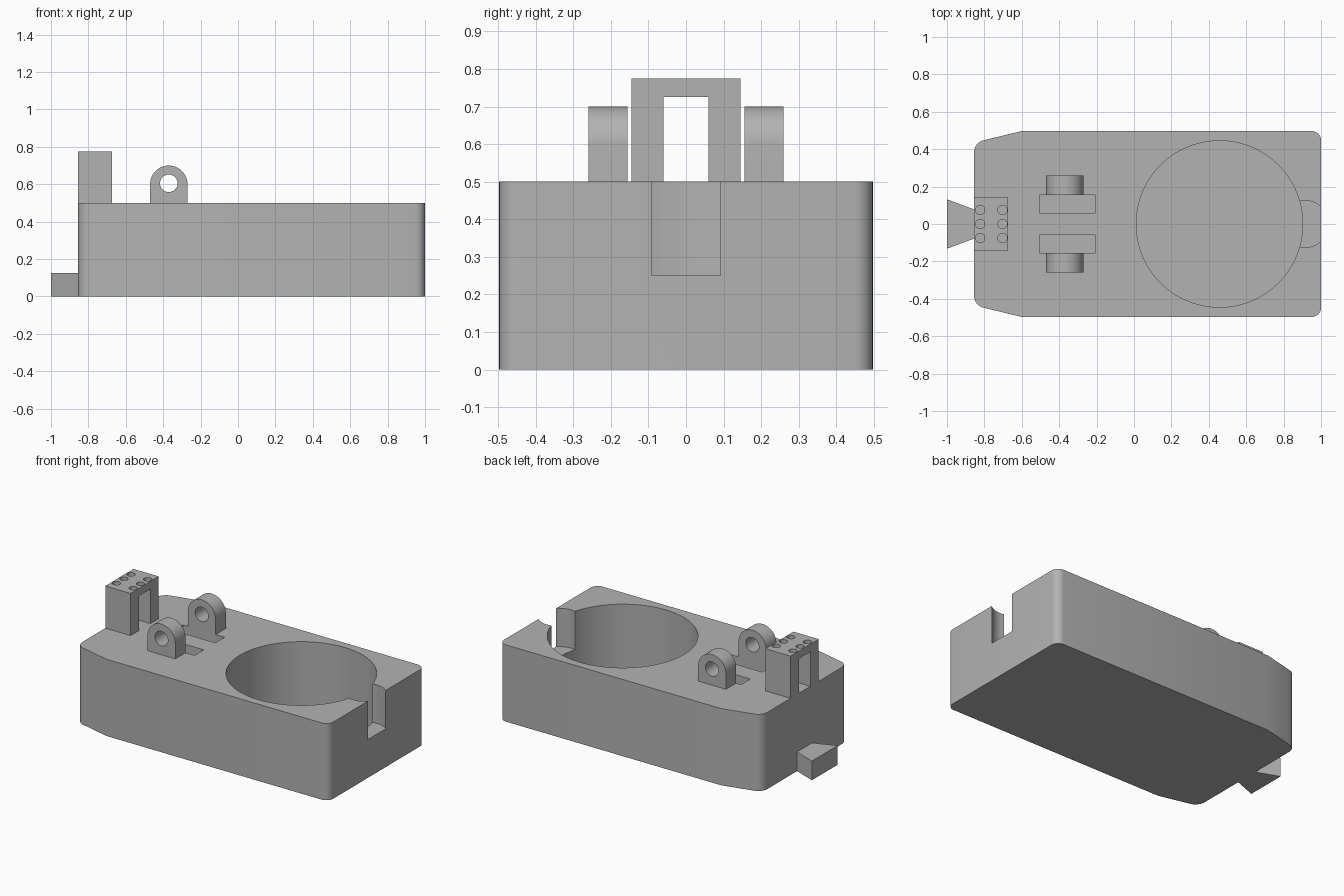
import bpy, bmesh, math
from mathutils import Matrix, Vector

cube = bpy.data.objects.get("Cube")
if cube:
    bpy.data.objects.remove(cube, do_unlink=True)

grey = bpy.data.materials.new("plain_grey")
grey.use_nodes = True
GREY = (0.45, 0.45, 0.45, 1)
grey.diffuse_color = GREY
grey.node_tree.nodes["Principled BSDF"].inputs["Base Color"].default_value = GREY


def to_object(name, bm):
    bmesh.ops.recalc_face_normals(bm, faces=bm.faces)
    mesh = bpy.data.meshes.new(name)
    bm.to_mesh(mesh)
    bm.free()
    mesh.materials.append(grey)
    obj = bpy.data.objects.new(name, mesh)
    bpy.context.collection.objects.link(obj)
    return obj


def prism(name, outline, direction, round_corner=None):
    """Extrude a flat outline; round_corner(x) gives a radius for each upright edge."""
    bm = bmesh.new()
    face = bm.faces.new([bm.verts.new(p) for p in outline])
    ext = bmesh.ops.extrude_face_region(bm, geom=[face])
    bmesh.ops.translate(bm, vec=direction,
                        verts=[g for g in ext["geom"] if isinstance(g, bmesh.types.BMVert)])
    if round_corner:
        upright = [e for e in bm.edges
                   if abs(e.verts[0].co.z - e.verts[1].co.z) > 0.01
                   and round_corner(e.verts[0].co.x)]
        bmesh.ops.bevel(bm, geom=upright, offset=0.05, offset_type='OFFSET',
                        segments=8, profile=0.5, affect='EDGES')
    return to_object(name, bm)


def box(name, low, high):
    low, high = Vector(low), Vector(high)
    bm = bmesh.new()
    bmesh.ops.create_cube(bm, size=1)
    bmesh.ops.scale(bm, vec=high - low, verts=bm.verts)
    bmesh.ops.translate(bm, vec=(low + high) / 2, verts=bm.verts)
    return to_object(name, bm)


def cylinder(name, centre, radius, length, sides=32, along_y=False):
    bm = bmesh.new()
    turn = Matrix.Rotation(math.pi / 2, 4, 'X') if along_y else Matrix()
    bmesh.ops.create_cone(bm, cap_ends=True, segments=sides, radius1=radius, radius2=radius,
                          depth=length, matrix=Matrix.Translation(centre) @ turn)
    return to_object(name, bm)


def cut(target, cutters):
    for c in cutters:
        mod = target.modifiers.new("cut", 'BOOLEAN')
        mod.operation = 'DIFFERENCE'
        mod.solver = 'EXACT'
        mod.object = c
    bpy.context.view_layer.update()
    result = bpy.data.meshes.new_from_object(
        target.evaluated_get(bpy.context.evaluated_depsgraph_get()))
    target.modifiers.clear()
    target.data = result
    for c in cutters:
        bpy.data.objects.remove(c, do_unlink=True)


def smooth(obj):
    bpy.ops.object.select_all(action='DESELECT')
    obj.select_set(True)
    bpy.context.view_layer.objects.active = obj
    bpy.ops.object.shade_smooth_by_angle(angle=math.radians(30))


LEFT_END, HALF, TOP = -0.855, 0.497, 0.5

# Main block with tapered end and rounded corners
half = [(1, HALF, 0), (-0.6, HALF, 0), (LEFT_END, 0.435, 0)]
outline = half + [(x, -y, z) for x, y, z in reversed(half)]
body = prism("body", outline, (0, 0, TOP), lambda x: x > 0.9 or x < -0.8)
cutters = [cylinder("bowl_cutter", (0.457, 0, 0.55), 0.445, 1.0, 96),
           cylinder("notch_cutter", (0.915, 0, 0.5), 0.125, 0.5, 48)]
for side in (-1, 1):
    y0, y1 = sorted((side * 0.06, side * 0.155))
    cutters.append(box("slot_cutter", (-0.505, y0, 0.25), (-0.205, y1, 0.6)))
cut(body, cutters)
smooth(body)

# Pair of pierced lugs beside the slots
for side, label in ((-1, "right"), (1, "left")):
    arc = [(-0.37 + 0.1 * math.cos(a), 0, 0.6 + 0.1 * math.sin(a))
           for a in (math.pi * i / 24 for i in range(25))]
    profile = [(-0.47, 0, TOP), (-0.27, 0, TOP)] + arc
    lug = prism(label + "_lug", [(x, side * 0.155, z) for x, y, z in profile],
                (0, side * 0.105, 0))
    cut(lug, [cylinder("pin_cutter", (-0.37, side * 0.2, 0.605), 0.047, 0.4, 32, True)])
    smooth(lug)

# Square arch with six small holes in its roof
leg = [(LEFT_END, 0.145, TOP), (LEFT_END, 0.145, 0.775)]
inner = [(LEFT_END, 0.06, 0.725), (LEFT_END, 0.06, TOP)]
right_half = leg[::1]
arch_outline = leg + [(x, -y, z) for x, y, z in reversed(leg)] \
    + [(x, -y, z) for x, y, z in reversed(inner)] + inner
arch = prism("arch", arch_outline, (0.182, 0, 0))
holes = []
for x in (-0.823, -0.703):
    for y in (-0.075, 0, 0.075):
        bottom = 0.7 if y == 0 else 0.735
        holes.append(cylinder("hole_cutter", (x, y, (bottom + 0.8) / 2),
                              0.025, 0.8 - bottom, 24))
cut(arch, holes)
smooth(arch)

# Dovetail tongue on the end
prism("dovetail_tongue", [(-1, -0.132, 0), (LEFT_END, -0.078, 0),
                          (LEFT_END, 0.078, 0), (-1, 0.132, 0)], (0, 0, 0.125))
